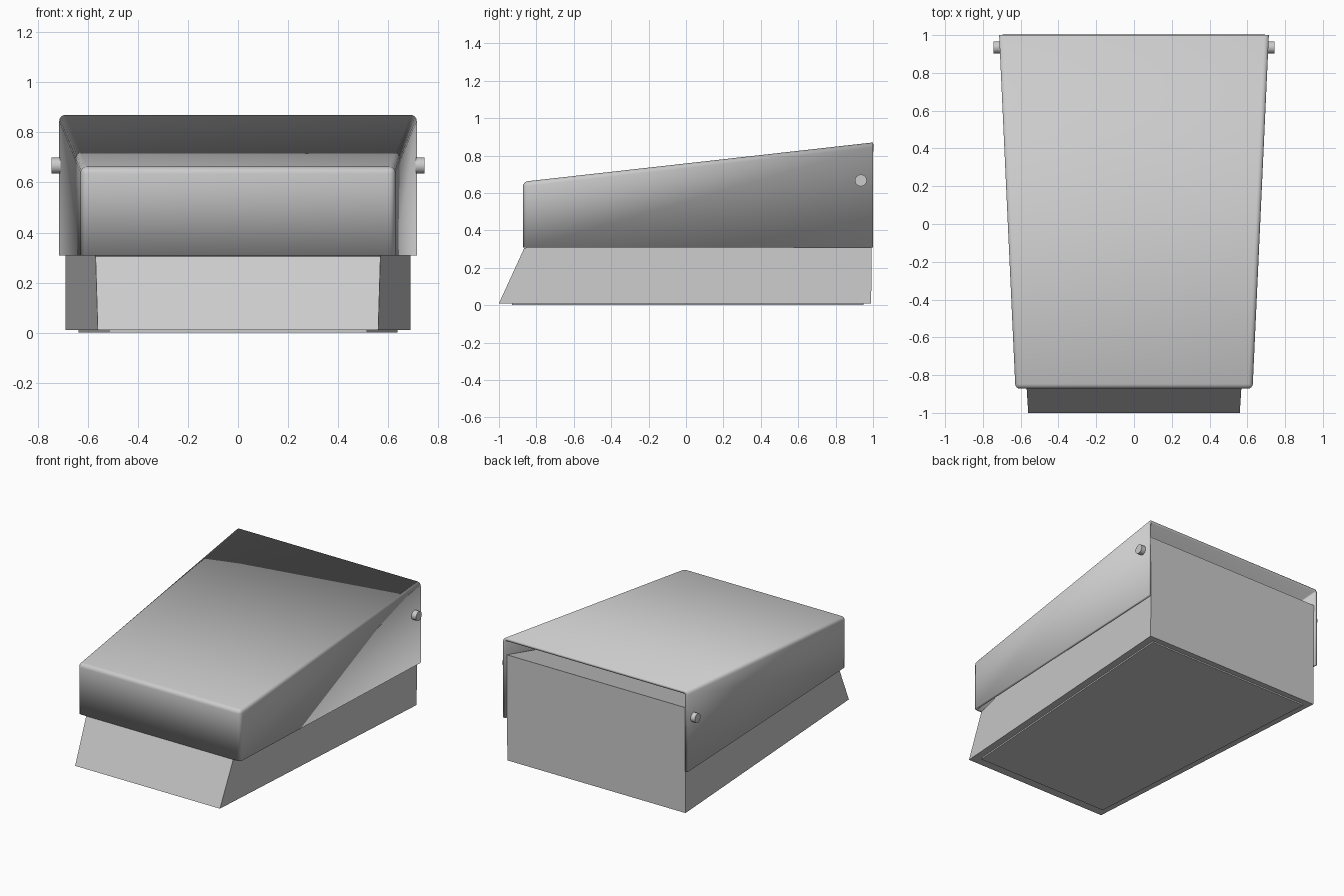
import bpy, bmesh, math
from mathutils import Matrix

if "Cube" in bpy.data.objects:
    bpy.data.objects.remove(bpy.data.objects["Cube"])

grey = bpy.data.materials.new("light grey")
grey.diffuse_color = (0.6, 0.6, 0.6, 1)
grey.use_nodes = True
grey.node_tree.nodes["Principled BSDF"].inputs["Base Color"].default_value = grey.diffuse_color


def finish(name, bm):
    bmesh.ops.recalc_face_normals(bm, faces=bm.faces)
    mesh = bpy.data.meshes.new(name)
    bm.to_mesh(mesh)
    bm.free()
    mesh.materials.append(grey)
    ob = bpy.data.objects.new(name, mesh)
    bpy.context.collection.objects.link(ob)
    return ob


def tapered_prism(profile, half_width):
    """Side profile (y, z) spanned across x, with a width that depends on y."""
    bm = bmesh.new()
    left, right = ([bm.verts.new((s * half_width(y), y, z)) for y, z in profile]
                   for s in (-1, 1))
    bm.faces.new(left)
    bm.faces.new(right)
    for i in range(len(profile)):
        j = (i + 1) % len(profile)
        bm.faces.new((left[i], left[j], right[j], right[i]))
    bmesh.ops.recalc_face_normals(bm, faces=bm.faces)
    return bm


def smooth(ob, degrees=40):
    bpy.ops.object.select_all(action='DESELECT')
    ob.select_set(True)
    bpy.context.view_layer.objects.active = ob
    bpy.ops.object.shade_smooth_by_angle(angle=math.radians(degrees))


# Wedge base with a raked front, tucked under the lid
finish("base", tapered_prism(
    [(-1, 0.01), (0.99, 0.01), (0.995, 0.75), (-0.865, 0.305)],
    lambda y: 0.625 + 0.065 * y))

# Thin foot plate under the base
finish("foot_plate", tapered_prism(
    [(-0.93, 0), (0.95, 0), (0.95, 0.0105), (-0.93, 0.0105)],
    lambda y: 0.575 + 0.065 * y))

# Sloping lid: thin shell open below and behind, rounded top and front edges
bm = tapered_prism([(-0.872, 0.308), (1, 0.308), (1, 0.87), (-0.872, 0.66)],
                   lambda y: 0.668 + 0.046 * y)
open_faces = [f for f in bm.faces if f.normal.z < -0.9 or f.normal.y > 0.9]
bmesh.ops.delete(bm, geom=open_faces, context='FACES')
edges = [e for e in bm.edges if len(e.link_faces) == 2]
bmesh.ops.bevel(bm, geom=edges, offset=0.025, segments=4, profile=0.5,
                affect='EDGES')
lid = finish("lid", bm)
shell = lid.modifiers.new("thickness", 'SOLIDIFY')
shell.thickness = 0.02
shell.offset = -1
smooth(lid)

# Hinge pin through both lid sides
bm = bmesh.new()
bmesh.ops.create_cone(bm, cap_ends=True, segments=16, radius1=0.032,
                      radius2=0.032, depth=1.49,
                      matrix=Matrix.Translation((0, 0.935, 0.667))
                      @ Matrix.Rotation(math.pi / 2, 4, 'Y'))
smooth(finish("hinge_pin", bm))
